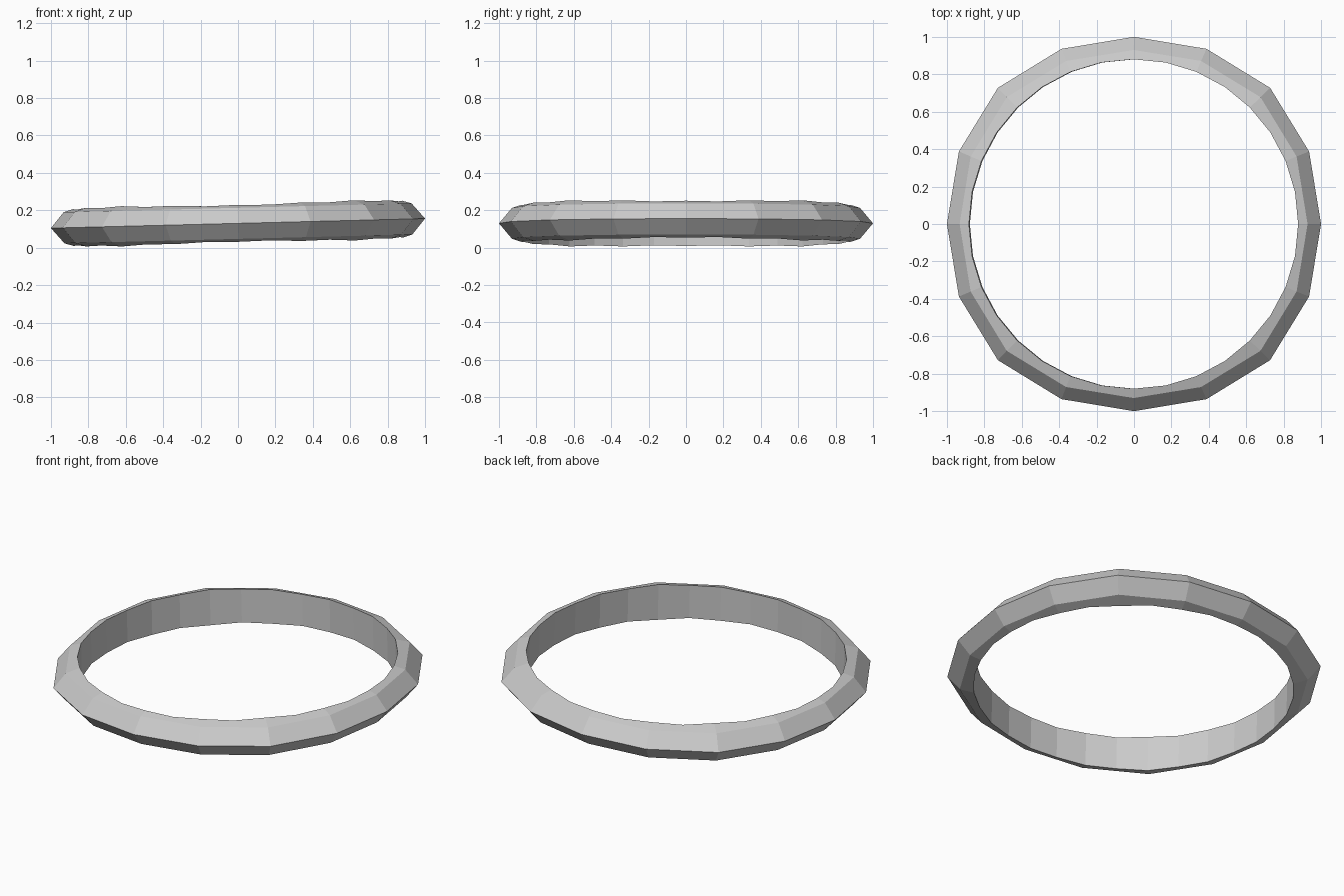
import bpy, bmesh, math

if "Cube" in bpy.data.objects:
    bpy.data.objects.remove(bpy.data.objects["Cube"])

SIDES = 16
TILT = -math.atan(0.0255)
MID_Z = 0.13

# cross-section: (offset from outer radius, height)
profile = [(0, 0), (-0.07, 0.083), (-0.24, 0.136), (-0.24, -0.136), (-0.07, -0.083)]
# the loop is slightly squarish: radius grows toward the diagonals
radii = [1.0, 1.013, 1.029, 1.013]

# faceted ring body
bm = bmesh.new()
rings = []
for i in range(SIDES):
    a = 2 * math.pi * i / SIDES
    r = radii[i % 4]
    rings.append([bm.verts.new(((r + o) * math.cos(a), (r + o) * math.sin(a), z))
                  for o, z in profile])
n = len(profile)
for i in range(SIDES):
    p, q = rings[i], rings[(i + 1) % SIDES]
    for k in range(n):
        bm.faces.new((p[k], q[k], q[(k + 1) % n], p[(k + 1) % n]))
bmesh.ops.recalc_face_normals(bm, faces=bm.faces)
mesh = bpy.data.meshes.new("ring_band")
bm.to_mesh(mesh)
bm.free()
ring = bpy.data.objects.new("ring_band", mesh)
bpy.context.collection.objects.link(ring)

# straight inner bore
bpy.ops.mesh.primitive_cylinder_add(vertices=32, radius=0.88, depth=1)
bore = bpy.context.object
bore.name = "bore_cutter"
bore.hide_render = True
mod = ring.modifiers.new("bore", 'BOOLEAN')
mod.operation = 'DIFFERENCE'
mod.solver = 'EXACT'
mod.object = bore
bpy.ops.object.select_all(action='DESELECT')
ring.select_set(True)
bpy.context.view_layer.objects.active = ring
bpy.ops.object.modifier_apply(modifier="bore")
bpy.data.objects.remove(bore)

# slight lean, right side higher
ring.rotation_euler = (0, TILT, 0)
ring.location.z = MID_Z
